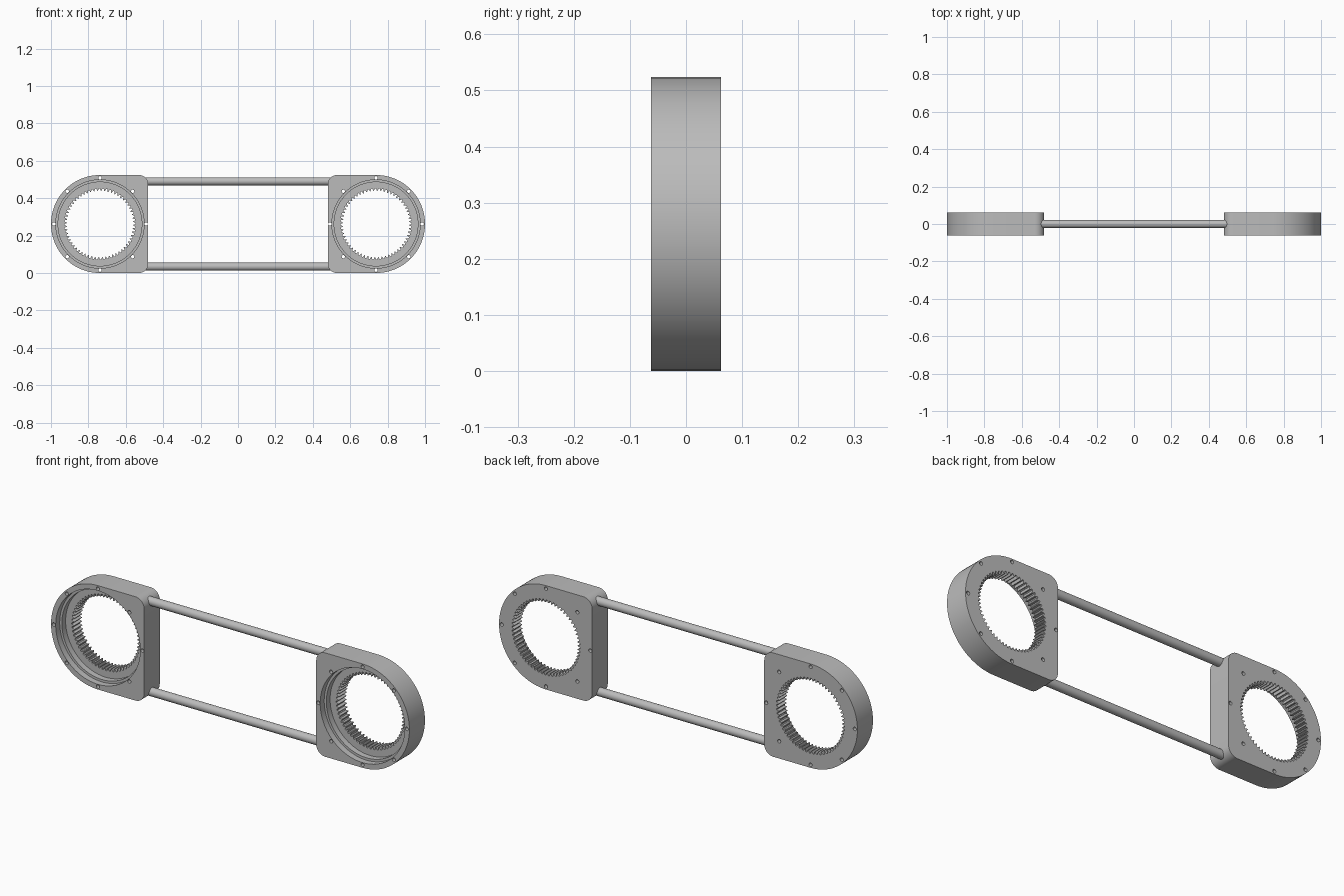
import bpy, bmesh
from math import sin, cos, pi, radians

cube = bpy.data.objects.get("Cube")
if cube:
    bpy.data.objects.remove(cube, do_unlink=True)

CX, CZ, R = 0.738, 0.262, 0.262      # ring centre and outer radius
HALF = 0.062                         # half thickness
FLAT, FILLET = 0.48, 0.05            # inner flat edge and its corner radius
TEETH = 60

metal = bpy.data.materials.new("grey metal")
metal.use_nodes = True
grey = (0.5, 0.5, 0.5, 1)
metal.diffuse_color = grey
metal.node_tree.nodes["Principled BSDF"].inputs["Base Color"].default_value = grey


def arc(x, z, r, start, end, n):
    angles = [radians(start + (end - start) * i / n) for i in range(n + 1)]
    return [(x + r * cos(a), z + r * sin(a)) for a in angles]


def circle(x, z, r, n):
    return arc(x, z, r, 0, 360, n)[:-1]


def prism(name, outline, y0, y1):
    """Extrude an x-z outline from y0 to y1."""
    bm = bmesh.new()
    face = bm.faces.new([bm.verts.new((x, y0, z)) for x, z in outline])
    moved = bmesh.ops.extrude_face_region(bm, geom=[face])["geom"]
    verts = [v for v in moved if isinstance(v, bmesh.types.BMVert)]
    bmesh.ops.translate(bm, verts=verts, vec=(0, y1 - y0, 0))
    bmesh.ops.recalc_face_normals(bm, faces=bm.faces)
    mesh = bpy.data.meshes.new(name)
    bm.to_mesh(mesh)
    bm.free()
    mesh.materials.append(metal)
    obj = bpy.data.objects.new(name, mesh)
    bpy.context.collection.objects.link(obj)
    return obj


def select(obj):
    bpy.ops.object.select_all(action='DESELECT')
    obj.select_set(True)
    bpy.context.view_layer.objects.active = obj


def cut(obj, cutter):
    cutter.hide_render = True
    mod = obj.modifiers.new("cut", 'BOOLEAN')
    mod.operation, mod.solver, mod.object = 'DIFFERENCE', 'EXACT', cutter
    select(obj)
    bpy.ops.object.modifier_apply(modifier=mod.name)
    bpy.data.objects.remove(cutter, do_unlink=True)


def smooth(obj):
    select(obj)
    bpy.ops.object.shade_smooth_by_angle(angle=radians(25))


def gear_outline(x, z, root, tip):
    points = []
    for i in range(TEETH):
        for offset, r in ((0, root), (0.3, root), (0.6, tip), (0.75, tip)):
            a = 2 * pi * (i + offset) / TEETH
            points.append((x + r * cos(a), z + r * sin(a)))
    return points


def housing(name, side):
    # D-shaped body: half round outside, filleted corners inside
    corner = FLAT + FILLET
    outline = (arc(CX, CZ, R, -90, 90, 48)
               + arc(corner, CZ + R - FILLET, FILLET, 90, 180, 10)
               + arc(corner, CZ - R + FILLET, FILLET, 180, 270, 10))
    body = prism(name, [(side * x, z) for x, z in outline], -HALF, HALF)
    x = side * CX
    # Stepped bearing recess in the front
    cut(body, prism("recess_cutter", circle(x, CZ, 0.236, 96), -0.1, -0.03))
    cut(body, prism("step_cutter", circle(x, CZ, 0.224, 96), -0.09, 0.0))
    # Internal ring gear through the back
    cut(body, prism("gear_cutter", gear_outline(x, CZ, 0.19, 0.177), -0.08, 0.1))
    # Eight bolt holes
    for px, pz in circle(x, CZ, 0.247, 8):
        cut(body, prism("bolt_cutter", circle(px, pz, 0.009, 16), -0.1, 0.1))
    smooth(body)


housing("left_ring_housing", 1)
housing("right_ring_housing", -1)

# Connecting rods
for name, z in (("upper_rod", CZ + 0.228), ("lower_rod", CZ - 0.228)):
    bpy.ops.mesh.primitive_cylinder_add(vertices=32, radius=0.0215, depth=1.04,
                                        location=(0, 0, z), rotation=(0, pi / 2, 0))
    rod = bpy.context.object
    rod.name = name
    rod.data.materials.append(metal)
    smooth(rod)
